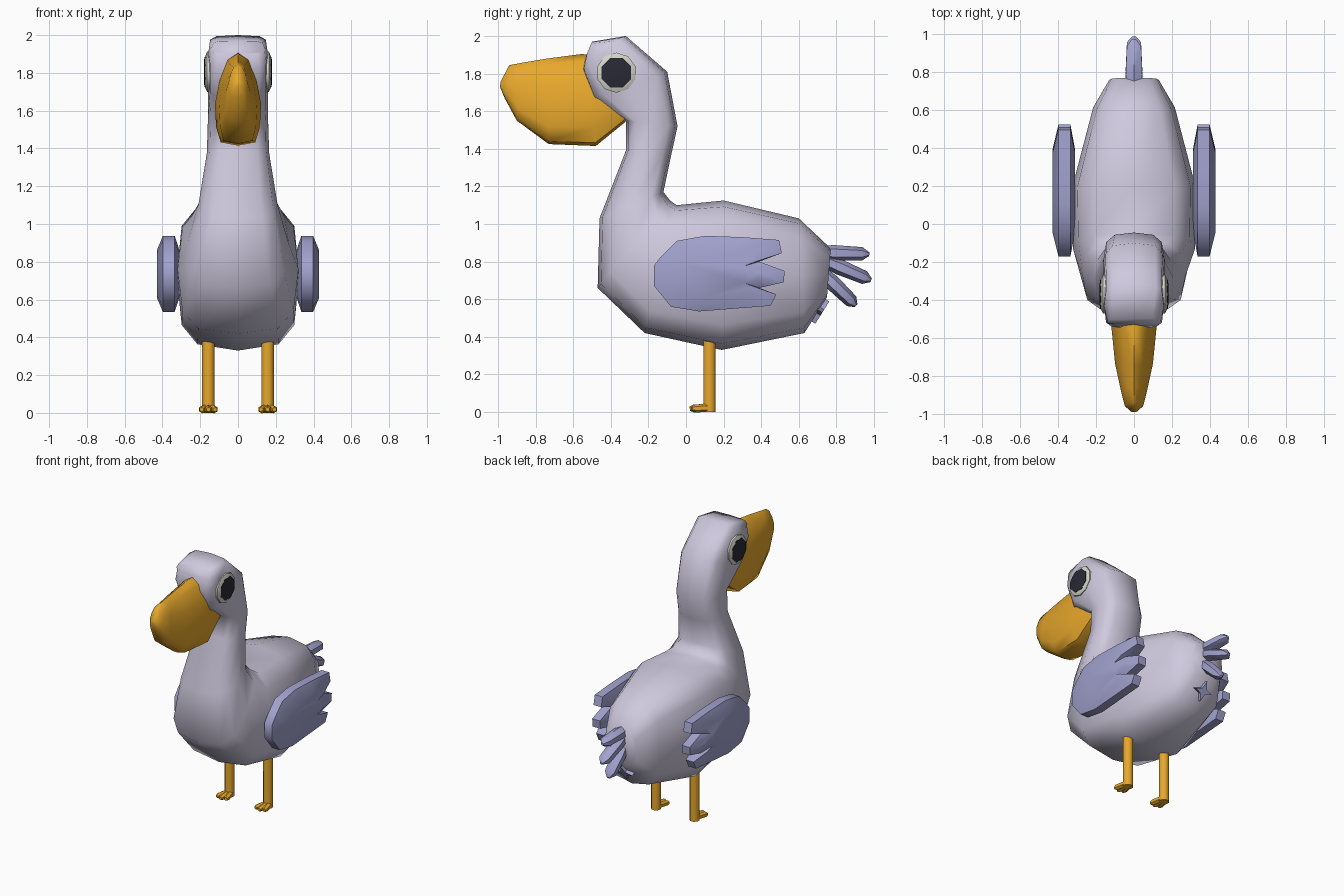
import bpy, bmesh, math
from mathutils import Vector

cube = bpy.data.objects.get("Cube")
if cube:
    bpy.data.objects.remove(cube, do_unlink=True)


def material(name, rgb):
    m = bpy.data.materials.new(name)
    m.use_nodes = True
    m.diffuse_color = (*rgb, 1)
    bsdf = m.node_tree.nodes["Principled BSDF"]
    bsdf.inputs["Base Color"].default_value = (*rgb, 1)
    bsdf.inputs["Roughness"].default_value = 0.8
    return m


PLUMAGE = material("pale lilac", (0.62, 0.585, 0.73))
FEATHER = material("blue violet", (0.36, 0.36, 0.62))
YELLOW = material("beak yellow", (0.80, 0.39, 0.025))
WHITE = material("eye white", (0.66, 0.67, 0.58))
DARK = material("eye dark", (0.022, 0.022, 0.035))


def loft(name, rings, mat, angle=50):
    """Skin a list of equal-length point rings and cap both ends."""
    bm = bmesh.new()
    loops = [[bm.verts.new(p) for p in ring] for ring in rings]
    n = len(loops[0])
    for a, b in zip(loops, loops[1:]):
        for i in range(n):
            j = (i + 1) % n
            bm.faces.new((a[i], a[j], b[j], b[i]))
    bm.faces.new(loops[0][::-1])
    bm.faces.new(loops[-1])
    bmesh.ops.recalc_face_normals(bm, faces=bm.faces)
    mesh = bpy.data.meshes.new(name)
    bm.to_mesh(mesh)
    bm.free()
    mesh.materials.append(mat)
    ob = bpy.data.objects.new(name, mesh)
    bpy.context.collection.objects.link(ob)
    bpy.ops.object.select_all(action='DESELECT')
    ob.select_set(True)
    bpy.context.view_layer.objects.active = ob
    bpy.ops.object.shade_smooth_by_angle(angle=math.radians(angle))
    return ob


def section(under, over, width, power, n=12):
    """Rounded-square ring spanning two (y, z) points on the centre plane."""
    lo, hi = Vector((0, *under)), Vector((0, *over))
    mid, half = (lo + hi) / 2, (hi - lo) / 2
    ring = []
    for i in range(n):
        t = 2 * math.pi * i / n
        c, s = math.cos(t), math.sin(t)
        cx = math.copysign(abs(c) ** power, c) if abs(c) > 1e-6 else 0
        sy = math.copysign(abs(s) ** power, s) if abs(s) > 1e-6 else 0
        ring.append(mid + half * sy + Vector((width * cx, 0, 0)))
    return ring


def bar(name, start, end, radii, stops, mat, sides=6, wide=1.0):
    """Straight rod with a radius at each stop along its length."""
    a, b = Vector(start), Vector(end)
    d = (b - a).normalized()
    ref = Vector((1, 0, 0)) if abs(d.x) < 0.9 else Vector((0, 1, 0))
    u = (ref - d * ref.dot(d)).normalized()
    v = d.cross(u)
    rings = []
    for r, t in zip(radii, stops):
        ang = [2 * math.pi * (i + 0.5) / sides for i in range(sides)]
        rings.append([a.lerp(b, t) + u * r * wide * math.cos(k) + v * r * math.sin(k)
                      for k in ang])
    return loft(name, rings, mat)


# Body, neck and head: (underside point, upper point, half width, squareness)
body = [
    ((0.75, 0.61), (0.77, 0.87), 0.13, 0.7),
    ((0.63, 0.42), (0.60, 1.03), 0.215, 0.65),
    ((0.19, 0.33), (0.20, 1.125), 0.325, 0.6),
    ((-0.22, 0.42), (-0.05, 1.10), 0.32, 0.6),
    ((-0.47, 0.66), (-0.085, 1.125), 0.27, 0.65),
    ((-0.46, 1.03), (-0.12, 1.17), 0.21, 0.7),
    ((-0.32, 1.39), (-0.08, 1.36), 0.165, 0.7),
    ((-0.32, 1.55), (-0.045, 1.52), 0.16, 0.65),
    ((-0.50, 1.67), (-0.10, 1.81), 0.16, 0.5),
    ((-0.55, 1.82), (-0.32, 2.00), 0.157, 0.45),
    ((-0.53, 1.90), (-0.50, 1.97), 0.14, 0.5),
]
loft("body_neck_head", [section(*r) for r in body], PLUMAGE, 75)

# Beak with a deep pouch: (lower point, upper point, half width)
beak = [
    ((-0.32, 1.545), (-0.44, 1.88), 0.11),
    ((-0.48, 1.415), (-0.55, 1.905), 0.122),
    ((-0.73, 1.425), (-0.74, 1.88), 0.10),
    ((-0.90, 1.55), (-0.86, 1.86), 0.068),
    ((-0.965, 1.67), (-0.94, 1.845), 0.05),
    ((-0.99, 1.73), (-0.985, 1.76), 0.015),
]
BEAK_SHAPE = [(0, 1), (0.45, 0.85), (0.8, 0.4), (1, -0.1), (0.95, -0.6), (0.75, -0.93),
              (0, -1), (-0.75, -0.93), (-0.95, -0.6), (-1, -0.1), (-0.8, 0.4), (-0.45, 0.85)]
rings = []
for low, high, w in beak:
    lo, hi = Vector((0, *low)), Vector((0, *high))
    rings.append([lo.lerp(hi, (q + 1) / 2) + Vector((w * p, 0, 0)) for p, q in BEAK_SHAPE])
loft("beak", rings, YELLOW, 60)

# Wing outline (y, z) with three feather tips at the back
WING = [(-0.17, 0.78), (-0.17, 0.67), (-0.08, 0.56), (0.07, 0.535), (0.45, 0.565),
        (0.48, 0.625), (0.39, 0.66), (0.52, 0.69), (0.525, 0.75), (0.39, 0.80),
        (0.51, 0.845), (0.495, 0.915), (0.30, 0.93), (0.10, 0.937), (-0.05, 0.91),
        (-0.13, 0.83)]
WING_MID = (0.17, 0.735)


def wing_ring(x, k):
    cy, cz = WING_MID
    return [(x, cy + (y - cy) * k, cz + (z - cz) * k) for y, z in WING]


def disc(x, r, n):
    return [(x, -0.37 + r * math.cos(2 * math.pi * (i + 0.5) / n),
             1.805 + r * math.sin(2 * math.pi * (i + 0.5) / n)) for i in range(n)]


for side, s in (("left", 1), ("right", -1)):
    loft("wing_" + side, [wing_ring(s * x, k) for x, k in
         ((0.31, 0.62), (0.335, 1), (0.398, 1), (0.43, 0.62))], FEATHER)

    # Eye: chamfered white disc with a thin dark plate
    loft("eye_white_" + side, [disc(s * x, r, 10) for x, r in
         ((0.12, 0.107), (0.163, 0.107), (0.176, 0.08))], WHITE)
    loft("eye_pupil_" + side, [disc(s * x, r, 8) for x, r in
         ((0.173, 0.085), (0.177, 0.085), (0.181, 0.06))], DARK)

    # Leg, and foot with three toes
    x = 0.157 * s
    bar("leg_" + side, (x, 0.125, 0.50), (x, 0.125, 0.0),
        (0.037, 0.035, 0.035), (0, 0.5, 1), YELLOW, 8)
    for k, toe in enumerate(("inner", "middle", "outer")):
        dx = (k - 1) * 0.036 * s
        bar(f"toe_{toe}_{side}", (x + dx * 0.3, 0.13, 0.022),
            (x + dx, 0.02 + abs(dx) * 0.3, 0.018),
            (0.022, 0.021, 0.012), (0, 0.8, 1), YELLOW, 6)

# Tail feathers fanned on the centre line
fan = [("upper", (0.66, 0.85), (0.975, 0.84)),
       ("middle", (0.70, 0.82), (0.985, 0.70)),
       ("lower", (0.70, 0.765), (0.905, 0.565))]
for label, a, b in fan:
    bar("tail_feather_" + label, (0, *a), (0, *b),
        (0.03, 0.042, 0.036, 0.010), (0, 0.4, 0.88, 1), FEATHER, 6, 1.2)

# Small four-pointed star under the tail
centre = Vector((0, 0.715, 0.535))
across, along = Vector((1, 0, 0)), Vector((0, 0.53, 0.85)).normalized()
out = Vector((0, 0.85, -0.53)).normalized()
star = []
for depth in (-0.03, 0.012):
    star.append([])
    for i in range(8):
        t, r = math.pi * i / 4, (0.07 if i % 2 == 0 else 0.026)
        star[-1].append(centre + across * r * math.cos(t) + along * r * math.sin(t)
                        + out * depth)
loft("tail_star", star, FEATHER, 30)
